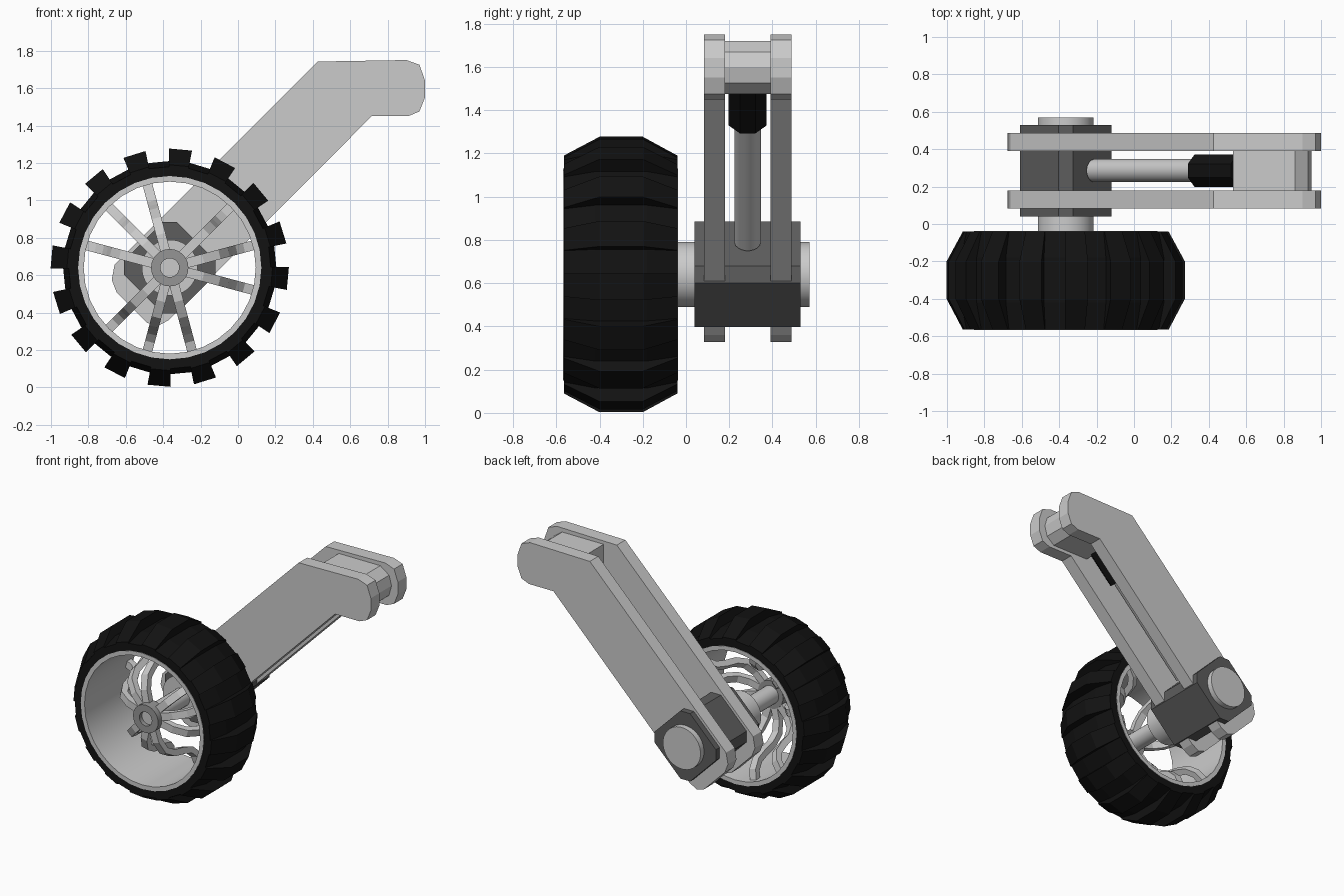
import bpy, bmesh
from math import sin, cos, pi, radians, hypot
from mathutils import Vector

if "Cube" in bpy.data.objects:
    bpy.data.objects.remove(bpy.data.objects["Cube"])

CX, CZ = -0.365, 0.64          # wheel axle position

black = bpy.data.materials.new("rubber_black")
black.diffuse_color = (0.006, 0.006, 0.006, 1)
black.use_nodes = True
black.node_tree.nodes["Principled BSDF"].inputs["Base Color"].default_value = black.diffuse_color
dark = bpy.data.materials.new("dark_grey")
dark.diffuse_color = (0.11, 0.11, 0.11, 1)
dark.use_nodes = True
dark.node_tree.nodes["Principled BSDF"].inputs["Base Color"].default_value = dark.diffuse_color
mid = bpy.data.materials.new("mid_grey")
mid.diffuse_color = (0.3, 0.3, 0.3, 1)
mid.use_nodes = True
mid.node_tree.nodes["Principled BSDF"].inputs["Base Color"].default_value = mid.diffuse_color


def finish(name, bm, mat=None, smooth=False):
    bmesh.ops.recalc_face_normals(bm, faces=bm.faces)
    me = bpy.data.meshes.new(name)
    bm.to_mesh(me)
    bm.free()
    ob = bpy.data.objects.new(name, me)
    bpy.context.collection.objects.link(ob)
    if mat:
        me.materials.append(mat)
    if smooth:
        bpy.context.view_layer.objects.active = ob
        ob.select_set(True)
        bpy.ops.object.shade_smooth_by_angle(angle=radians(30))
        ob.select_set(False)
    return ob


def loft(bm, a, b):
    """Closed solid between two matching loops of points."""
    va = [bm.verts.new(p) for p in a]
    vb = [bm.verts.new(p) for p in b]
    bm.faces.new(va)
    bm.faces.new(vb[::-1])
    for i in range(len(va)):
        j = (i + 1) % len(va)
        bm.faces.new((va[i], vb[i], vb[j], va[j]))


def plate(name, pts, y0, y1, mat=None, bevel=0):
    """Profile in x,z extruded along y."""
    bm = bmesh.new()
    loft(bm, [(x, y0, z) for x, z in pts], [(x, y1, z) for x, z in pts])
    return finish(name, bm, mat)


def polar(r, a, y):
    return (CX + r * cos(a), y, CZ + r * sin(a))


def lathe(name, prof, n=32, mat=None, smooth=True):
    """Closed (r, y) profile revolved about the wheel axle."""
    bm = bmesh.new()
    rings = [[bm.verts.new(polar(r, 2 * pi * i / n, y)) for r, y in prof] for i in range(n)]
    for i in range(n):
        p, q = rings[i], rings[(i + 1) % n]
        for k in range(len(prof)):
            m = (k + 1) % len(prof)
            bm.faces.new((p[k], p[m], q[m], q[k]))
    return finish(name, bm, mat, smooth)


def rod(name, p, q, r, n, mat=None):
    """Solid cylinder between two points."""
    p, q = Vector(p), Vector(q)
    rot = (q - p).to_track_quat('Z', 'Y')
    ring = [rot @ Vector((r * cos(2 * pi * (i + .5) / n), r * sin(2 * pi * (i + .5) / n), 0)) for i in range(n)]
    bm = bmesh.new()
    loft(bm, [p + v for v in ring], [q + v for v in ring])
    return finish(name, bm, mat, True)


# Tyre carcass and rim
lathe("tyre", [(0.485, -0.565), (0.54, -0.565), (0.57, -0.42), (0.57, -0.18),
               (0.54, -0.04), (0.485, -0.04)], 32, black, False)
lathe("rim", [(0.46, -0.568), (0.49, -0.568), (0.49, -0.037), (0.46, -0.037)], 32)

# Tread lugs
bm = bmesh.new()
lug = [(0.50, -0.565), (0.55, -0.565), (0.637, -0.40), (0.637, -0.20), (0.55, -0.04), (0.50, -0.04)]
for k in range(16):
    a = radians(84.8 + 22.5 * k)
    loft(bm, [polar(r, a - 0.097, y) for r, y in lug], [polar(r, a + 0.097, y) for r, y in lug])
finish("tread_lugs", bm, black)

# Dished spokes in three groups of three
path = [Vector(p) for p in [(0.05, -0.47), (0.18, -0.46), (0.26, -0.42), (0.305, -0.34),
                            (0.325, -0.24), (0.35, -0.16), (0.40, -0.11), (0.475, -0.09)]]
outer, inner = [], []
for i, p in enumerate(path):
    t = (path[min(i + 1, len(path) - 1)] - path[max(i - 1, 0)]).normalized()
    n = Vector((-t.y, t.x)) * 0.022
    outer.append(p + n)
    inner.append(p - n)
section = outer + inner[::-1]
bm = bmesh.new()
for k in range(12):
    if k % 4 == 3:
        continue
    a = radians(-15 + 30 * k)
    side = Vector((-sin(a), 0, cos(a))) * 0.026
    pts = [Vector(polar(p.x, a, p.y)) for p in section]
    loft(bm, [p - side for p in pts], [p + side for p in pts])
finish("spokes", bm)

# Hub with bored front cap, and axle
lathe("hub_cap", [(0.05, -0.53), (0.1, -0.53), (0.1, -0.44), (0.05, -0.44)], 24, mid)
rod("hub_shaft", (CX, -0.50, CZ), (CX, 0, CZ), 0.065, 24)
rod("axle", (CX, -0.12, CZ), (CX, 0.57, CZ), 0.15, 32)

# Bushing block: chamfered square turned to follow the arm
h, c = 0.2, 0.145
sq = [(h, c), (c, h), (-c, h), (-h, c), (-h, -c), (-c, -h), (c, -h), (h, -c)]
s = 0.5 ** 0.5
plate("axle_bushing", [(CX + (u - v) * s, CZ + (u + v) * s) for u, v in sq], 0.04, 0.53, dark)

# Pair of arm plates
arm = [(0.425, 1.742), (0.90, 1.75), (0.97, 1.725), (1.0, 1.64), (1.0, 1.55), (0.97, 1.475),
       (0.91, 1.45), (0.715, 1.45), (-0.37, 0.36), (-0.43, 0.327), (-0.485, 0.345),
       (-0.65, 0.51), (-0.675, 0.575), (-0.66, 0.655)]
for name, y in (("arm_plate_inner", 0.083), ("arm_plate_outer", 0.39)):
    plate(name, arm, y, y + 0.097)

# Pivot block between the arm tops
plate("pivot_block", [(0.53, 1.72), (0.86, 1.72), (0.93, 1.67), (0.95, 1.60), (0.93, 1.525),
                      (0.87, 1.475), (0.575, 1.475), (0.53, 1.52)], 0.18, 0.39)

# Damper rod and its dark sleeve
Y = 0.285
rod("damper_rod", (-0.21, Y, 0.793), (0.45, Y, 1.453), 0.062, 20)
rod("damper_sleeve", (0.35, Y, 1.355), (0.58, Y, 1.585), 0.095, 8, black)
